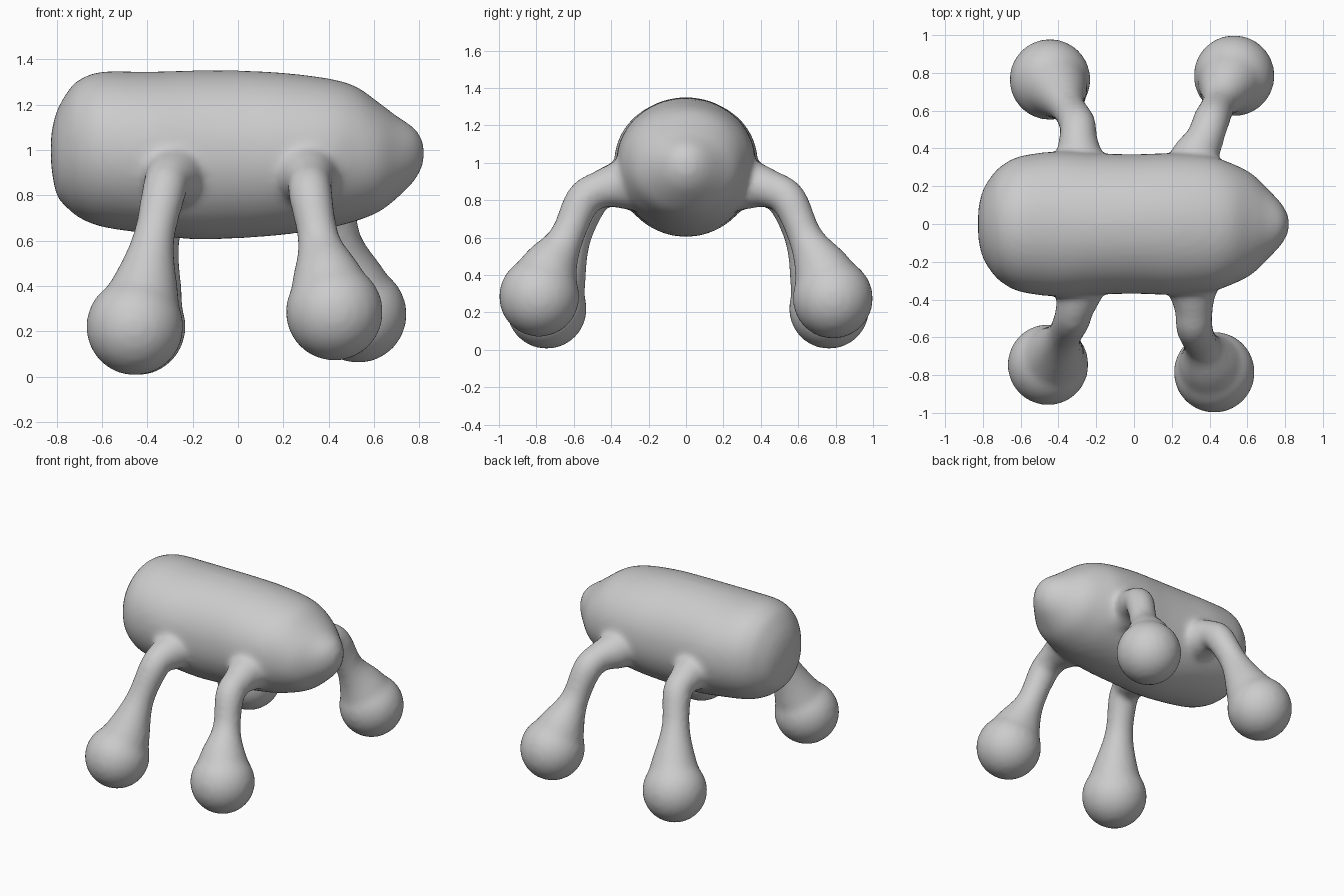
import bpy, bmesh, math
from mathutils import Vector

cube = bpy.data.objects.get("Cube")
if cube:
    bpy.data.objects.remove(cube, do_unlink=True)

# Single clay colour
clay = bpy.data.materials.new("grey clay")
clay.use_nodes = True
clay.diffuse_color = (0.6, 0.6, 0.6, 1)
clay.node_tree.nodes["Principled BSDF"].inputs["Base Color"].default_value = clay.diffuse_color

SEGMENTS = 40
STEPS = 8


def smooth_path(points):
    """Catmull-Rom interpolation of position and size together."""
    pts = [Vector(p) for p in points]
    pts = [pts[0]] + pts + [pts[-1]]
    out = []
    for a, b, c, d in zip(pts, pts[1:], pts[2:], pts[3:]):
        for i in range(STEPS):
            t = i / STEPS
            out.append(b + (c - a) * (t / 2)
                       + (a * 2 - b * 5 + c * 4 - d) * (t * t / 2)
                       + (b * 3 - a - c * 3 + d) * (t ** 3 / 2))
    return out + [pts[-1]]


def loft(bm, rings):
    """Skin a list of coordinate rings and close both ends."""
    loops = [[bm.verts.new(co) for co in ring] for ring in rings]
    for lower, upper in zip(loops, loops[1:]):
        for i in range(SEGMENTS):
            j = (i + 1) % SEGMENTS
            bm.faces.new((lower[i], lower[j], upper[j], upper[i]))
    bm.faces.new(loops[0][::-1])
    bm.faces.new(loops[-1])


def add_torso(bm):
    # x, underside z, top z, half width
    profile = [
        (-.825, .93, 1.07, .08), (-.80, .80, 1.17, .18), (-.75, .74, 1.26, .26),
        (-.70, .70, 1.31, .31), (-.60, .66, 1.345, .36), (-.40, .63, 1.345, .385),
        (-.20, .605, 1.35, .375), (0, .61, 1.35, .37), (.20, .625, 1.34, .375),
        (.40, .655, 1.315, .36), (.52, .685, 1.28, .32), (.62, .725, 1.21, .27),
        (.70, .785, 1.15, .195), (.78, .865, 1.095, .11), (.82, .94, 1.03, .04)]
    rings = []
    for x, low, high, width in smooth_path(profile):
        ring = []
        for i in range(SEGMENTS):
            a = math.tau * i / SEGMENTS
            s = math.sin(a)
            lift = s ** .92 if s > 0 else s
            ring.append((x, math.cos(a) * width, (low + high) / 2 + lift * (high - low) / 2))
        rings.append(ring)
    loft(bm, rings)


def add_leg(bm, side, hip_x, knee_x, foot):
    """Arched tube from the flank over a knee, ending in a bulbous foot."""
    fx, fy, fz = foot
    knee_y = fy - .235
    radius = .215
    shin_x = knee_x + (fx - knee_x) * .35
    points = [
        (hip_x, .22, .90, .17), (hip_x, .34, .885, .135),
        (hip_x * .4 + knee_x * .6, .45, .86, .102),
        (knee_x, knee_y, .80, .097),
        (shin_x, fy - .145, .60, .094),
        ((shin_x + fx) / 2, fy - .06, fz + .16, .155),
        (fx, fy, fz, radius)]
    path = smooth_path([(x, y * side, z, r) for x, y, z, r in points])
    rings = []
    for k, p in enumerate(path):
        before, after = path[max(k - 1, 0)], path[min(k + 1, len(path) - 1)]
        tangent = (after - before).to_3d().normalized()
        u = tangent.cross(Vector((1, 0, 0))).normalized()
        v = tangent.cross(u)
        angles = [math.tau * i / SEGMENTS for i in range(SEGMENTS)]
        rings.append([p.to_3d() + (u * math.cos(a) + v * math.sin(a)) * p.w for a in angles])
    loft(bm, rings)
    ball = bmesh.ops.create_uvsphere(bm, u_segments=SEGMENTS, v_segments=24, radius=radius)
    bmesh.ops.translate(bm, verts=ball["verts"], vec=(fx, fy * side, fz))


bm = bmesh.new()
add_torso(bm)
add_leg(bm, -1, -.29, -.33, (-.455, .745, .22))
add_leg(bm, 1, -.29, -.30, (-.445, .765, .22))
add_leg(bm, -1, .31, .32, (.425, .785, .285))
add_leg(bm, 1, .32, .41, (.53, .785, .275))
bmesh.ops.recalc_face_normals(bm, faces=bm.faces)
mesh = bpy.data.meshes.new("creature_body")
bm.to_mesh(mesh)
bm.free()
mesh.materials.append(clay)
body = bpy.data.objects.new("creature_body", mesh)
bpy.context.collection.objects.link(body)

# Fuse the parts into one soft skin
remesh = body.modifiers.new("fuse", 'REMESH')
remesh.mode = 'VOXEL'
remesh.voxel_size = .018
remesh.use_smooth_shade = True
soften = body.modifiers.new("soften", 'SMOOTH')
soften.factor = .5
soften.iterations = 14
